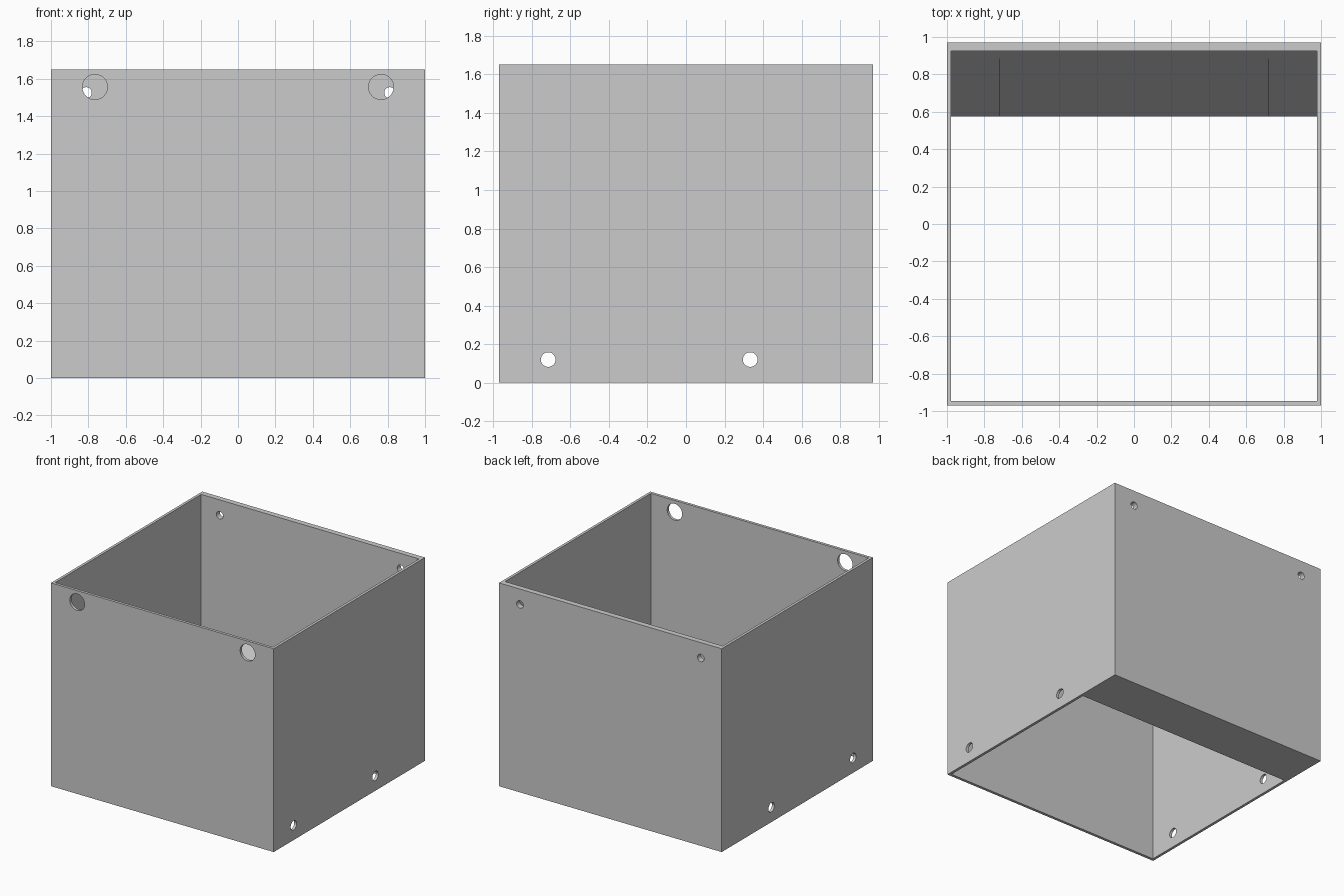
import bpy
from math import pi, radians

if "Cube" in bpy.data.objects:
    bpy.data.objects.remove(bpy.data.objects["Cube"])

grey = bpy.data.materials.new("plain grey")
grey.use_nodes = True
grey.diffuse_color = (0.6, 0.6, 0.6, 1)
grey.node_tree.nodes["Principled BSDF"].inputs["Base Color"].default_value = (0.6, 0.6, 0.6, 1)

HEIGHT = 1.65
INNER_X = 0.978
INNER_FRONT, INNER_BACK = -0.947, 0.925
RAMP_FRONT, RAMP_TOP = 0.575, 0.56


def box(name, x0, x1, y0, y1, z0, z1):
    bpy.ops.mesh.primitive_cube_add(size=1, location=((x0 + x1) / 2, (y0 + y1) / 2, (z0 + z1) / 2))
    ob = bpy.context.object
    ob.name = name
    ob.scale = (x1 - x0, y1 - y0, z1 - z0)
    bpy.ops.object.transform_apply(location=True, rotation=False, scale=True)
    return ob


def drill(name, radius, depth, location, rotation):
    bpy.ops.mesh.primitive_cylinder_add(vertices=48, radius=radius, depth=depth,
                                        location=location, rotation=rotation)
    bpy.context.object.name = name
    return bpy.context.object


def ramp(name, x0, x1, lip):
    # Solid wedge: side profile extruded across the box
    profile = [(RAMP_FRONT, 0), (INNER_BACK, 0), (INNER_BACK, RAMP_TOP), (RAMP_FRONT, lip)]
    verts = [(x, y, z) for x in (x0, x1) for y, z in profile]
    faces = [(0, 3, 2, 1), (4, 5, 6, 7)]
    faces += [(i, (i + 1) % 4, (i + 1) % 4 + 4, i + 4) for i in range(4)]
    mesh = bpy.data.meshes.new(name)
    mesh.from_pydata(verts, [], faces)
    mesh.materials.append(grey)
    ob = bpy.data.objects.new(name, mesh)
    bpy.context.collection.objects.link(ob)


# Four walls, with the back one thicker
walls = box("box_walls", -1, 1, -0.97, 0.97, 0, HEIGHT)
walls.data.materials.append(grey)
cutters = [box("cavity_cutter", -INNER_X, INNER_X, INNER_FRONT, INNER_BACK, -1, 3)]

# Round holes: large in front, small at the back, a low pair through both sides
for side in (-1, 1):
    cutters.append(drill("front_hole_cutter", 0.067, 0.3, (side * 0.765, -0.96, 1.556), (pi / 2, 0, 0)))
    cutters.append(drill("back_hole_cutter", 0.03, 0.3, (side * 0.812, 0.95, 1.525), (pi / 2, 0, 0)))
for y in (-0.715, 0.333):
    cutters.append(drill("side_hole_cutter", 0.038, 3, (0, y, 0.12), (0, pi / 2, 0)))

bpy.context.view_layer.objects.active = walls
for cutter in cutters:
    cutter.hide_render = True
    mod = walls.modifiers.new("cut", "BOOLEAN")
    mod.operation = "DIFFERENCE"
    mod.solver = "EXACT"
    mod.object = cutter
    bpy.ops.object.modifier_apply(modifier=mod.name)
for cutter in cutters:
    bpy.data.objects.remove(cutter)

bpy.ops.object.select_all(action="DESELECT")
walls.select_set(True)
bpy.context.view_layer.objects.active = walls
bpy.ops.object.shade_smooth_by_angle(angle=radians(30))

# Steep ramp along the bottom of the back wall, with raised shoulders
ramp("ramp_middle", -0.72, 0.72, 0.01)
ramp("ramp_right_shoulder", -INNER_X, -0.72, 0.08)
ramp("ramp_left_shoulder", 0.72, INNER_X, 0.08)
